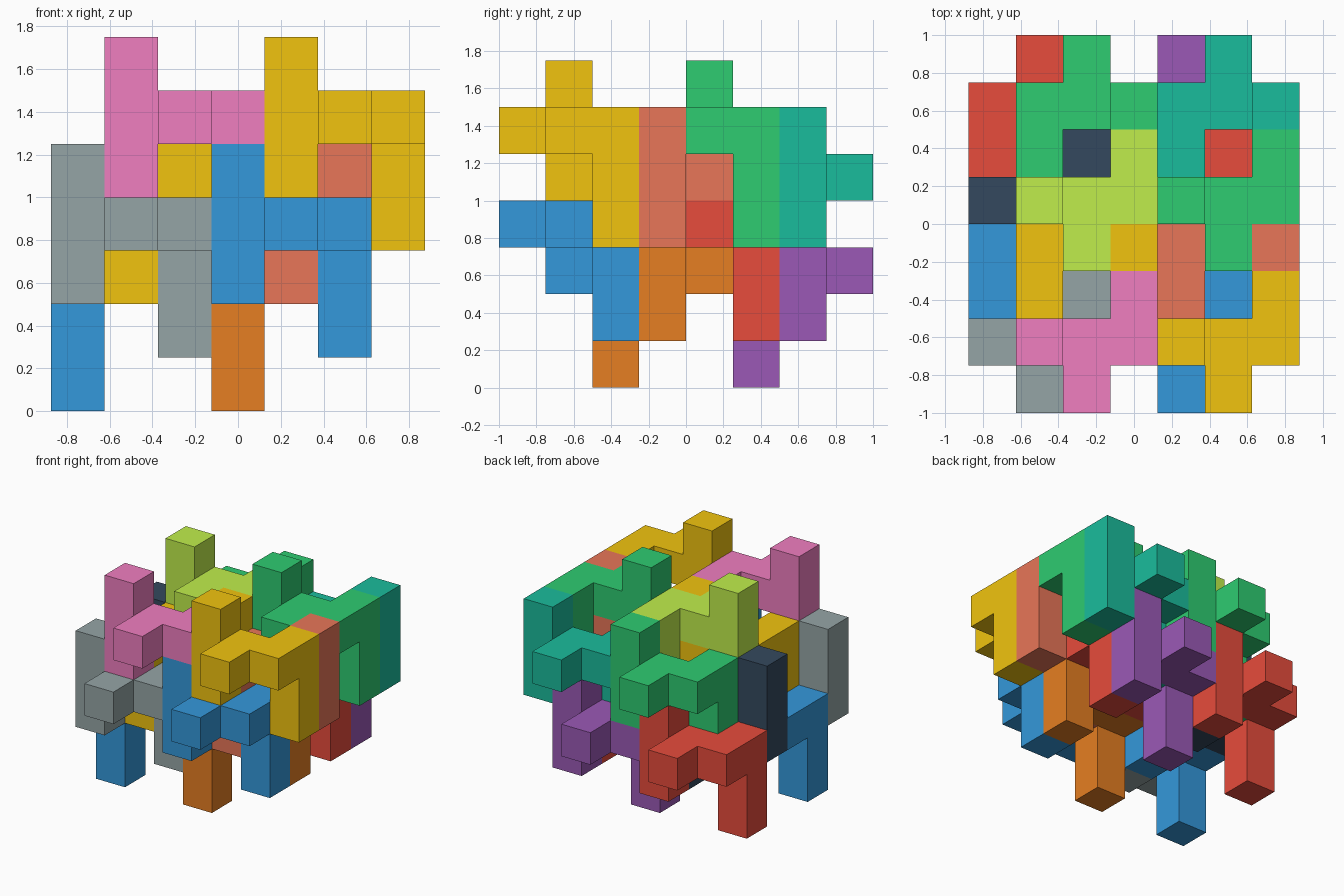
import bpy, bmesh
from mathutils import Vector

if "Cube" in bpy.data.objects:
    bpy.data.objects.remove(bpy.data.objects["Cube"])

S = 0.25  # edge of one cube

# Piece in cube steps: a three-high post, a two-cube arm with a side stub,
# then a three-high leg hanging down beside the end of the arm
PIECE = [(0, 0, -1), (0, 0, 0), (0, 0, 1), (1, 0, 0), (1, -1, 0), (2, 0, 0),
         (2, 1, 0), (2, 1, -1), (2, 1, -2)]

COLOURS = {
    "red": "E74C3C", "blue": "3498DB", "green": "2ECC71", "yellow": "F1C40F",
    "purple": "9B59B6", "orange": "E67E22", "teal": "1ABC9C", "navy": "34495E",
    "grey": "95A5A6", "lime": "C0EE4C", "pink": "F07EC0", "salmon": "E87658",
}


def linear(c):
    return c / 12.92 if c <= 0.04045 else ((c + 0.055) / 1.055) ** 2.4


def make_material(name, code):
    mat = bpy.data.materials.new(name)
    rgb = [linear(int(code[i:i + 2], 16) / 255) for i in (0, 2, 4)]
    mat.diffuse_color = (*rgb, 1)
    mat.use_nodes = True
    mat.node_tree.nodes["Principled BSDF"].inputs["Base Color"].default_value = mat.diffuse_color
    return mat


MATS = {n: make_material(n, c) for n, c in COLOURS.items()}


def add_piece(name, base, turn, colour):
    """Outer skin of one piece; turn = -1 rotates it half a turn about z."""
    cells = {(base[0] + turn * x, base[1] + turn * y, base[2] + z) for x, y, z in PIECE}
    bm = bmesh.new()
    for cell in cells:
        centre = Vector(((cell[0] - 3) * S, (cell[1] - 3.5) * S, (cell[2] + 0.5) * S))
        for axis in range(3):
            for side in (-1, 1):
                near = list(cell)
                near[axis] += side
                if tuple(near) in cells:
                    continue
                n, u = Vector(), Vector()
                n[axis], u[(axis + 1) % 3] = side, 1
                v = n.cross(u)
                bm.faces.new([bm.verts.new(centre + (n + a * u + b * v) * S / 2)
                              for a, b in ((-1, -1), (1, -1), (1, 1), (-1, 1))])
    bmesh.ops.remove_doubles(bm, verts=bm.verts, dist=0.001)
    bmesh.ops.dissolve_limit(bm, angle_limit=0.01, verts=bm.verts, edges=bm.edges)
    mesh = bpy.data.meshes.new(name)
    bm.to_mesh(mesh)
    bm.free()
    obj = bpy.data.objects.new(name, mesh)
    obj.data.materials.append(MATS[colour])
    bpy.context.collection.objects.link(obj)


# Four layers of 2 x 2 pieces: first post position, turn, and the colours
# in the order front left, front right, back left, back right
LAYERS = [
    ("bottom", (2, 3, 2), -1, ("blue", "orange", "red", "purple")),
    ("lower", (0, 1, 3), 1, ("grey", "blue", "navy", "red")),
    ("upper", (3, 3, 4), -1, ("yellow", "salmon", "green", "teal")),
    ("top", (1, 1, 5), 1, ("pink", "yellow", "lime", "green")),
]
SPOTS = ["front_left", "front_right", "back_left", "back_right"]

for layer, (x, y, z), turn, colours in LAYERS:
    for i, spot in enumerate(SPOTS):
        add_piece(f"{layer}_{spot}_piece", (x + 3 * (i % 2), y + 3 * (i // 2), z),
                  turn, colours[i])
